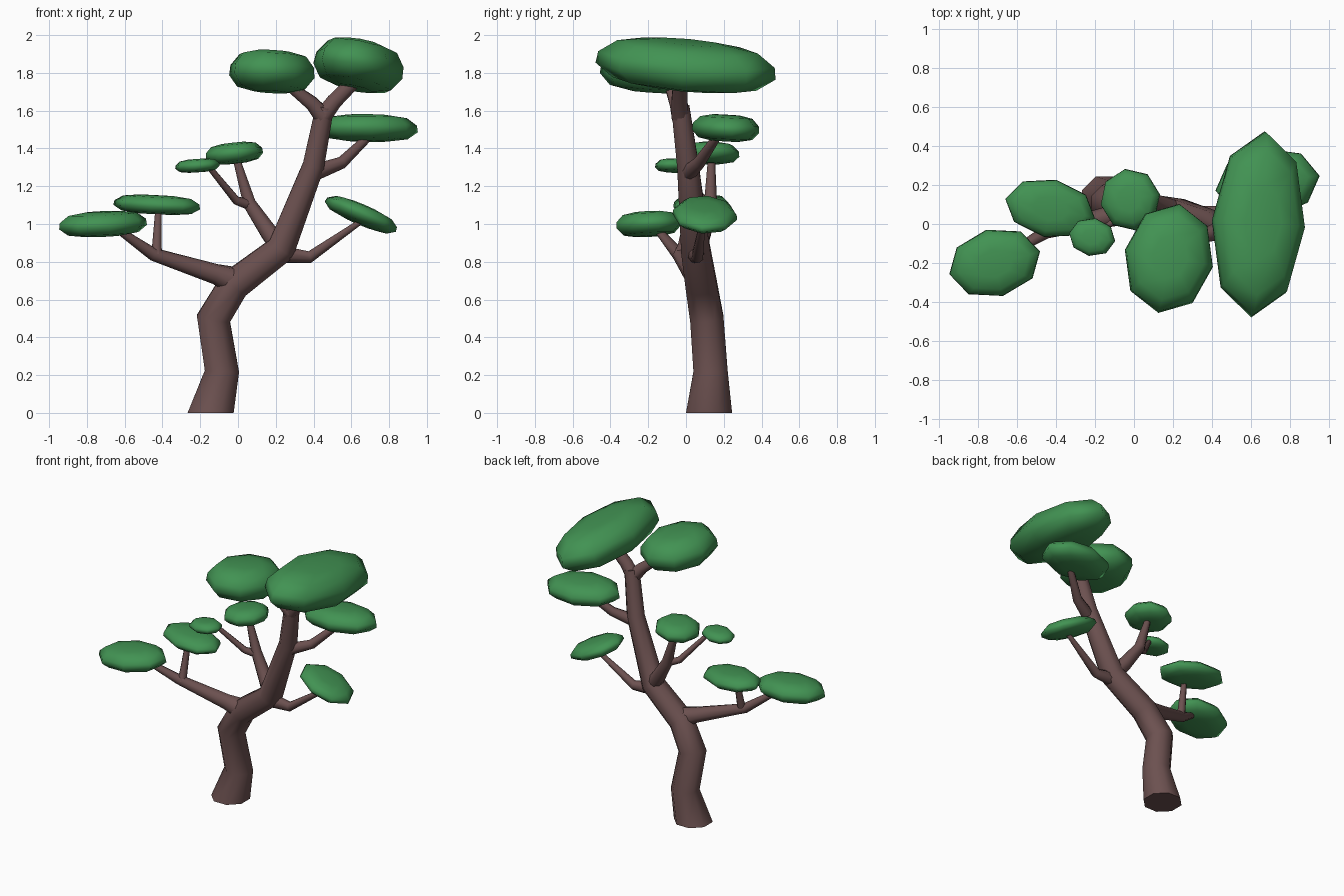
import bpy, bmesh, math
from mathutils import Vector, Euler, Matrix

cube = bpy.data.objects.get("Cube")
if cube:
    bpy.data.objects.remove(cube, do_unlink=True)


def material(name, rgb):
    mat = bpy.data.materials.new(name)
    mat.use_nodes = True
    mat.diffuse_color = (*rgb, 1)
    mat.node_tree.nodes["Principled BSDF"].inputs["Base Color"].default_value = (*rgb, 1)
    return mat


bark = material("bark brown", (0.15, 0.082, 0.08))
foliage = material("leaf green", (0.054, 0.29, 0.086))
SIDES = 8


def skin_rings(name, rings, mat, smooth):
    """Bridge a list of closed rings, cap both ends and make an object."""
    bm = bmesh.new()
    loops = [[bm.verts.new(p) for p in ring] for ring in rings]
    for low, high in zip(loops, loops[1:]):
        for i in range(SIDES):
            j = (i + 1) % SIDES
            bm.faces.new((low[i], low[j], high[j], high[i]))
    bm.faces.new(loops[0][::-1])
    bm.faces.new(loops[-1])
    bmesh.ops.recalc_face_normals(bm, faces=bm.faces)
    mesh = bpy.data.meshes.new(name)
    bm.to_mesh(mesh)
    bm.free()
    mesh.materials.append(mat)
    obj = bpy.data.objects.new(name, mesh)
    bpy.context.collection.objects.link(obj)
    bpy.ops.object.select_all(action="DESELECT")
    obj.select_set(True)
    bpy.context.view_layer.objects.active = obj
    bpy.ops.object.shade_smooth_by_angle(angle=math.radians(smooth))
    return obj


def circle(phase=0.0):
    angles = [math.tau * (i + phase) / SIDES for i in range(SIDES)]
    return [Vector((math.cos(a), math.sin(a), 0)) for a in angles]


def limb(name, path, flat_base=False):
    """Tapered tube through (x, y, z, radius) points with mitred joints."""
    pts = [Vector(p[:3]) for p in path]
    rings = []
    for i, p in enumerate(pts):
        before = (p - pts[i - 1]).normalized() if i else Vector()
        after = (pts[i + 1] - p).normalized() if i + 1 < len(pts) else Vector()
        axis = (before + after).normalized()
        if flat_base and i == 0:
            axis = Vector((0, 0, 1))
        turn = Vector((0, 0, 1)).rotation_difference(axis)
        rings.append([p + turn @ (v * path[i][3]) for v in circle(0.5)])
    return skin_rings(name, rings, bark, 60)


# Pad cross-section: fraction of the radius, fraction of the half height
PAD_PROFILE = ((0.4, -1), (0.8, -0.8), (1, -0.25), (0.98, 0.25), (0.78, 0.8), (0.4, 1))


def leaf_pad(name, centre, half, tilt_x, tilt_y, yaw):
    """Flattened eight-sided foliage pad, tilted in degrees."""
    size = Matrix.Diagonal(half).to_3x3()
    turn = Euler([math.radians(a) for a in (tilt_x, tilt_y, yaw)]).to_matrix()
    rings = []
    for r, h in PAD_PROFILE:
        rings.append([Vector(centre) + turn @ (size @ (v * r + Vector((0, 0, h))))
                      for v in circle()])
    return skin_rings(name, rings, foliage, 80)


# Trunk and its top fork
limb("trunk", [(-0.145, 0.122, 0, 0.132), (-0.085, 0.13, 0.22, 0.098),
               (-0.13, 0.11, 0.5, 0.096), (-0.02, 0.08, 0.68, 0.09),
               (0.23, 0.05, 0.87, 0.083), (0.4, 0.01, 1.31, 0.062),
               (0.46, -0.03, 1.62, 0.052)], flat_base=True)
limb("top_left_fork", [(0.45, -0.03, 1.57, 0.05), (0.39, -0.05, 1.64, 0.04),
                       (0.26, -0.09, 1.74, 0.027)])
limb("top_right_fork", [(0.45, -0.03, 1.57, 0.05), (0.51, -0.035, 1.65, 0.045),
                        (0.62, -0.03, 1.76, 0.04)])

# Low left branch
limb("low_left_branch", [(-0.02, 0.07, 0.7, 0.075), (-0.12, 0.04, 0.735, 0.055),
                         (-0.45, -0.04, 0.84, 0.035), (-0.65, -0.16, 0.98, 0.018)])
limb("low_left_twig", [(-0.43, -0.04, 0.83, 0.033), (-0.43, -0.02, 0.88, 0.027),
                       (-0.42, 0.02, 1.09, 0.018)])

# Middle branch
limb("middle_branch", [(0.24, 0.05, 0.86, 0.06), (0.16, 0.09, 0.96, 0.048),
                       (0.06, 0.13, 1.11, 0.037), (-0.01, 0.135, 1.35, 0.02)])
limb("middle_twig", [(0.07, 0.13, 1.1, 0.03), (-0.01, 0.09, 1.125, 0.023),
                     (-0.16, -0.03, 1.31, 0.015)])

# Right branches
limb("low_right_branch", [(0.22, 0.05, 0.84, 0.05), (0.38, 0.06, 0.825, 0.033),
                          (0.66, 0.09, 1.02, 0.015)])
limb("high_right_branch", [(0.4, 0.01, 1.27, 0.045), (0.55, 0.07, 1.325, 0.033),
                           (0.7, 0.17, 1.47, 0.022)])

# Foliage pads
leaf_pad("crown_pad", (0.64, 0, 1.84), (0.24, 0.48, 0.125), -5.5, 10, -5)
leaf_pad("crown_small_pad", (0.18, -0.175, 1.807), (0.23, 0.285, 0.108), -4, 2, -11)
leaf_pad("high_right_pad", (0.685, 0.21, 1.508), (0.27, 0.18, 0.07), -3, 1, 8)
leaf_pad("low_right_pad", (0.652, 0.1, 1.05), (0.205, 0.172, 0.05), -6, 23, -5)
leaf_pad("middle_pad", (-0.02, 0.125, 1.375), (0.155, 0.16, 0.055), -2, -6, 10)
leaf_pad("middle_small_pad", (-0.215, -0.067, 1.309), (0.12, 0.098, 0.035), 0, -4, -10)
leaf_pad("low_left_pad", (-0.715, -0.2, 1.0), (0.24, 0.175, 0.065), 2, -3, 14)
leaf_pad("low_left_inner_pad", (-0.43, 0.08, 1.102), (0.235, 0.15, 0.05), 0, 3, -12)
